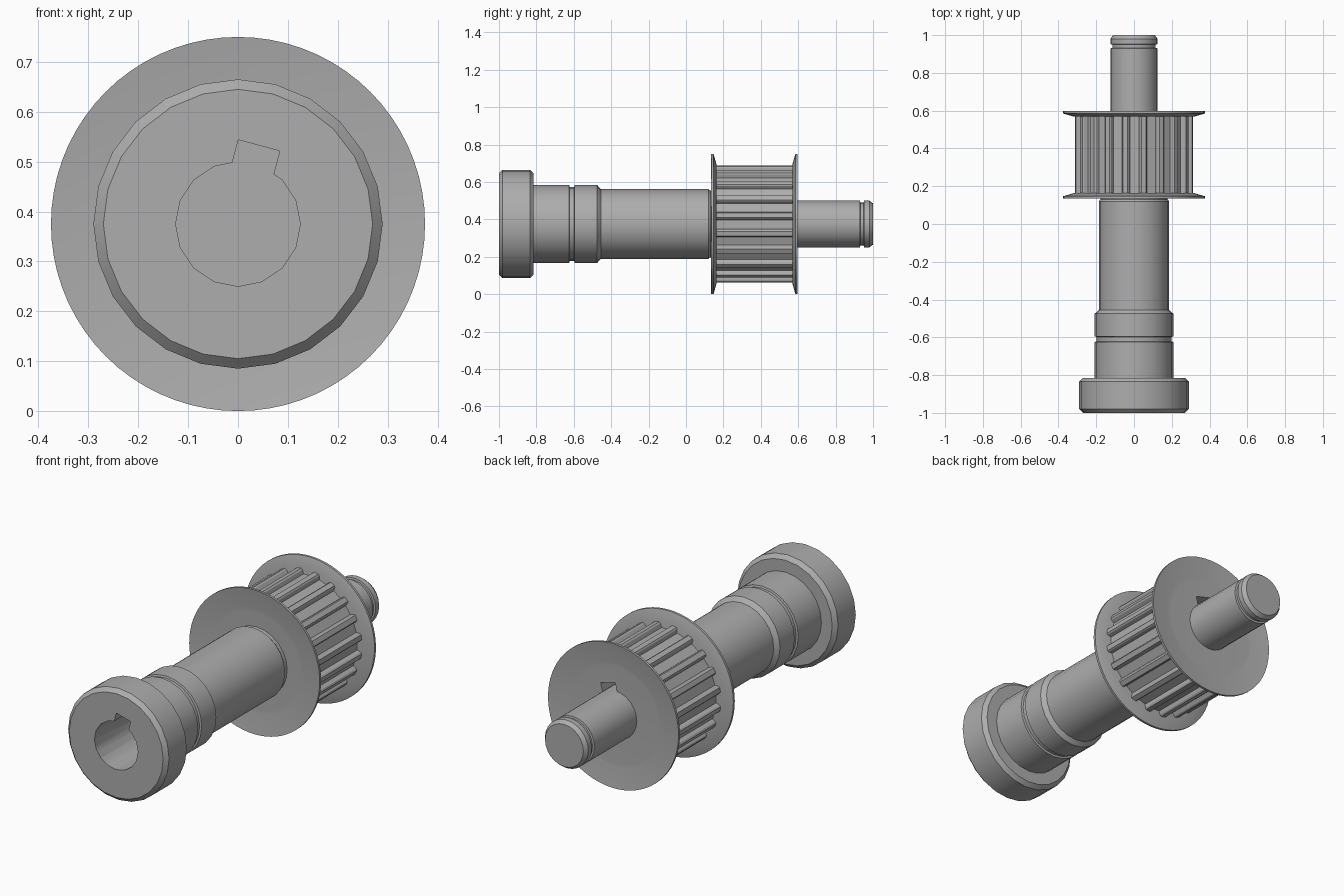
import bpy, bmesh, math
from mathutils import Matrix, Vector

if "Cube" in bpy.data.objects:
    bpy.data.objects.remove(bpy.data.objects["Cube"], do_unlink=True)

AXIS_Z = 0.375      # height of the shaft axis
MID = 0.366         # middle of the pulley along y
KEY_ANGLE = math.radians(75)

steel = bpy.data.materials.new("steel_grey")
steel.use_nodes = True
colour = (0.42, 0.42, 0.42, 1)
steel.diffuse_color = colour
steel.node_tree.nodes["Principled BSDF"].inputs["Base Color"].default_value = colour


def finish(bm, name):
    bmesh.ops.recalc_face_normals(bm, faces=bm.faces[:])
    mesh = bpy.data.meshes.new(name)
    bm.to_mesh(mesh)
    bm.free()
    mesh.materials.append(steel)
    obj = bpy.data.objects.new(name, mesh)
    bpy.context.collection.objects.link(obj)
    return obj


def activate(obj):
    bpy.ops.object.select_all(action='DESELECT')
    obj.select_set(True)
    bpy.context.view_layer.objects.active = obj


def lathe(name, profile, sides):
    """Revolve (radius, y) points around the shaft axis."""
    bm = bmesh.new()
    verts = [bm.verts.new((0, y, AXIS_Z + r)) for r, y in profile]
    edges = [bm.edges.new(pair) for pair in zip(verts, verts[1:])]
    bmesh.ops.spin(bm, geom=verts + edges, cent=(0, 0, AXIS_Z), axis=(0, 1, 0),
                   angle=math.tau, steps=sides)
    bmesh.ops.remove_doubles(bm, verts=bm.verts[:], dist=1e-5)
    return finish(bm, name)


def key_block(name, y0, y1):
    """Rectangular keyway cutter, tilted to the key angle."""
    bm = bmesh.new()
    bmesh.ops.create_cube(bm, size=1)
    bmesh.ops.scale(bm, vec=(0.086, y1 - y0, 0.083), verts=bm.verts[:])
    bmesh.ops.translate(bm, vec=(0, 0, 0.1215), verts=bm.verts[:])
    bmesh.ops.rotate(bm, matrix=Matrix.Rotation(math.pi / 2 - KEY_ANGLE, 3, 'Y'),
                     verts=bm.verts[:])
    bmesh.ops.translate(bm, vec=(0, (y0 + y1) / 2, AXIS_Z), verts=bm.verts[:])
    return finish(bm, name)


def cut(obj, cutter):
    mod = obj.modifiers.new("cut", 'BOOLEAN')
    mod.operation = 'DIFFERENCE'
    mod.solver = 'EXACT'
    mod.object = cutter
    activate(obj)
    bpy.ops.object.modifier_apply(modifier=mod.name)


# Headed sleeve: chamfered head, grooved neck and long tube
sleeve = lathe("sleeve", [
    (0, -1), (0.27, -1), (0.29, -0.98), (0.29, -0.835), (0.27, -0.815),
    (0.208, -0.815), (0.208, -0.625), (0.198, -0.622), (0.198, -0.598),
    (0.208, -0.595), (0.208, -0.475), (0.186, -0.455), (0.186, 0.12),
    (0.178, 0.13), (0.178, 0.155), (0, 0.155)], 24)

# Shaft end with retaining groove and chamfered tip
shaft = lathe("shaft_end", [
    (0, 0.5), (0.125, 0.5), (0.125, 0.93), (0.115, 0.932), (0.115, 0.95),
    (0.125, 0.952), (0.125, 0.98), (0.11, 1), (0, 1)], 24)

# Dished pulley flanges, mirrored about the pulley middle
flanges = []
for name, side in (("front_flange", -1), ("back_flange", 1)):
    profile = [(0, 0.216), (0.25, 0.216), (0.27, 0.217), (0.375, 0.231),
               (0.375, 0.219), (0.32, 0.203), (0, 0.203)]
    flanges.append(lathe(name, [(r, MID + side * d) for r, d in profile], 72))

# Toothed drum: twenty narrow rounded ridges
TEETH, ROOT, TIP = 20, 0.288, 0.315
bm = bmesh.new()
ring = []
for i in range(TEETH):
    centre = math.radians(8.5) + math.tau * i / TEETH
    for offset, radius in ((-0.075, ROOT), (-0.06, TIP - 0.007), (-0.04, TIP),
                           (0.04, TIP), (0.06, TIP - 0.007), (0.075, ROOT)):
        a = centre + offset
        ring.append(bm.verts.new((radius * math.cos(a), MID - 0.21,
                                  AXIS_Z + radius * math.sin(a))))
face = bm.faces.new(ring)
extruded = bmesh.ops.extrude_face_region(bm, geom=[face])["geom"]
bmesh.ops.translate(bm, vec=(0, 0.42, 0),
                    verts=[v for v in extruded if isinstance(v, bmesh.types.BMVert)])
drum = finish(bm, "toothed_drum")

# Bore and keyways
bore = lathe("bore_cutter", [(0, -1.1), (0.125, -1.1), (0.125, -0.3), (0, -0.3)], 16)
front_key = key_block("front_key_cutter", -1.1, -0.3)
back_key = key_block("back_key_cutter", 0.4, 0.7)
for part, cutter in ((sleeve, bore), (sleeve, front_key),
                     (drum, back_key), (flanges[1], back_key)):
    cut(part, cutter)
for cutter in (bore, front_key, back_key):
    bpy.data.objects.remove(cutter, do_unlink=True)

# Smooth round surfaces, keep edges crisp
for part in (sleeve, shaft, drum, *flanges):
    activate(part)
    bpy.ops.object.shade_smooth_by_angle(angle=math.radians(30))
